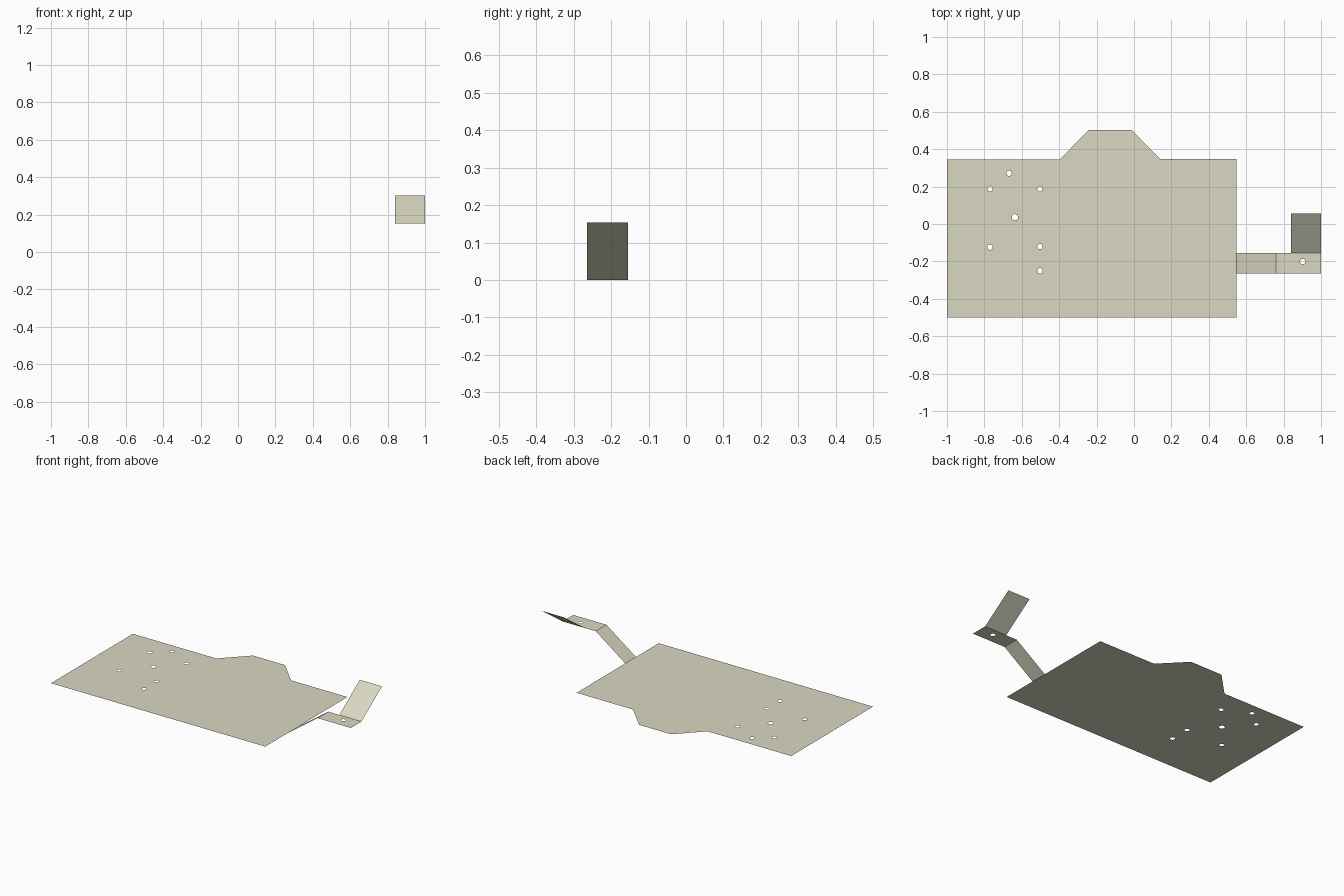
import bpy, bmesh, math

if "Cube" in bpy.data.objects:
    bpy.data.objects.remove(bpy.data.objects["Cube"])

mat = bpy.data.materials.new("warm_grey_sheet")
mat.diffuse_color = (0.70, 0.69, 0.54, 1)
mat.use_nodes = True
mat.node_tree.nodes["Principled BSDF"].inputs["Base Color"].default_value = mat.diffuse_color


def sheet(name, outline, holes=()):
    """Thin planar sheet from an outline, with round holes (x, y, radius) in level sheets."""
    bm = bmesh.new()
    z = outline[0][2]
    loops = [outline]
    for x, y, r in holes:
        loops.append([(x + r * math.cos(i * math.tau / 16),
                       y + r * math.sin(i * math.tau / 16), z) for i in range(16)])
    for loop in loops:
        vs = [bm.verts.new(p) for p in loop]
        if holes:
            for i, v in enumerate(vs):
                bm.edges.new((v, vs[(i + 1) % len(vs)]))
        else:
            bm.faces.new(vs)
    if holes:
        bmesh.ops.triangle_fill(bm, edges=bm.edges[:], use_beauty=True, normal=(0, 0, 1))
    bm.normal_update()
    for f in bm.faces:
        if f.normal.z < 0:
            f.normal_flip()
    me = bpy.data.meshes.new(name)
    bm.to_mesh(me)
    bm.free()
    me.materials.append(mat)
    ob = bpy.data.objects.new(name, me)
    bpy.context.collection.objects.link(ob)
    return ob


Y0, Y1 = -0.265, -0.155   # arm width
H = 0.153                 # raised tab height

# Main plate with trapezoid bump and mounting holes
plate = [(-1, -0.5), (0.547, -0.5), (0.547, Y0), (0.547, Y1), (0.547, 0.347),
         (0.14, 0.347), (-0.012, 0.502), (-0.243, 0.502), (-0.398, 0.344), (-1, 0.344)]
r = 0.0145
sheet("base_plate", [(x, y, 0) for x, y in plate],
      [(-0.77, 0.188, r), (-0.668, 0.271, r), (-0.503, 0.188, r), (-0.637, 0.036, 0.017),
       (-0.77, -0.124, r), (-0.503, -0.12, r), (-0.503, -0.25, r)])

# Arm: sloped ramp, level tab with hole, tilted flap
sheet("arm_ramp", [(0.547, Y0, 0), (0.76, Y0, H), (0.76, Y1, H), (0.547, Y1, 0)])
sheet("arm_tab", [(0.76, Y0, H), (1, Y0, H), (1, Y1, H), (0.84, Y1, H), (0.76, Y1, H)],
      [(0.902, -0.201, r)])
sheet("arm_flap", [(0.84, Y1, H), (1, Y1, H), (1, 0.056, 0.302), (0.84, 0.056, 0.302)])
